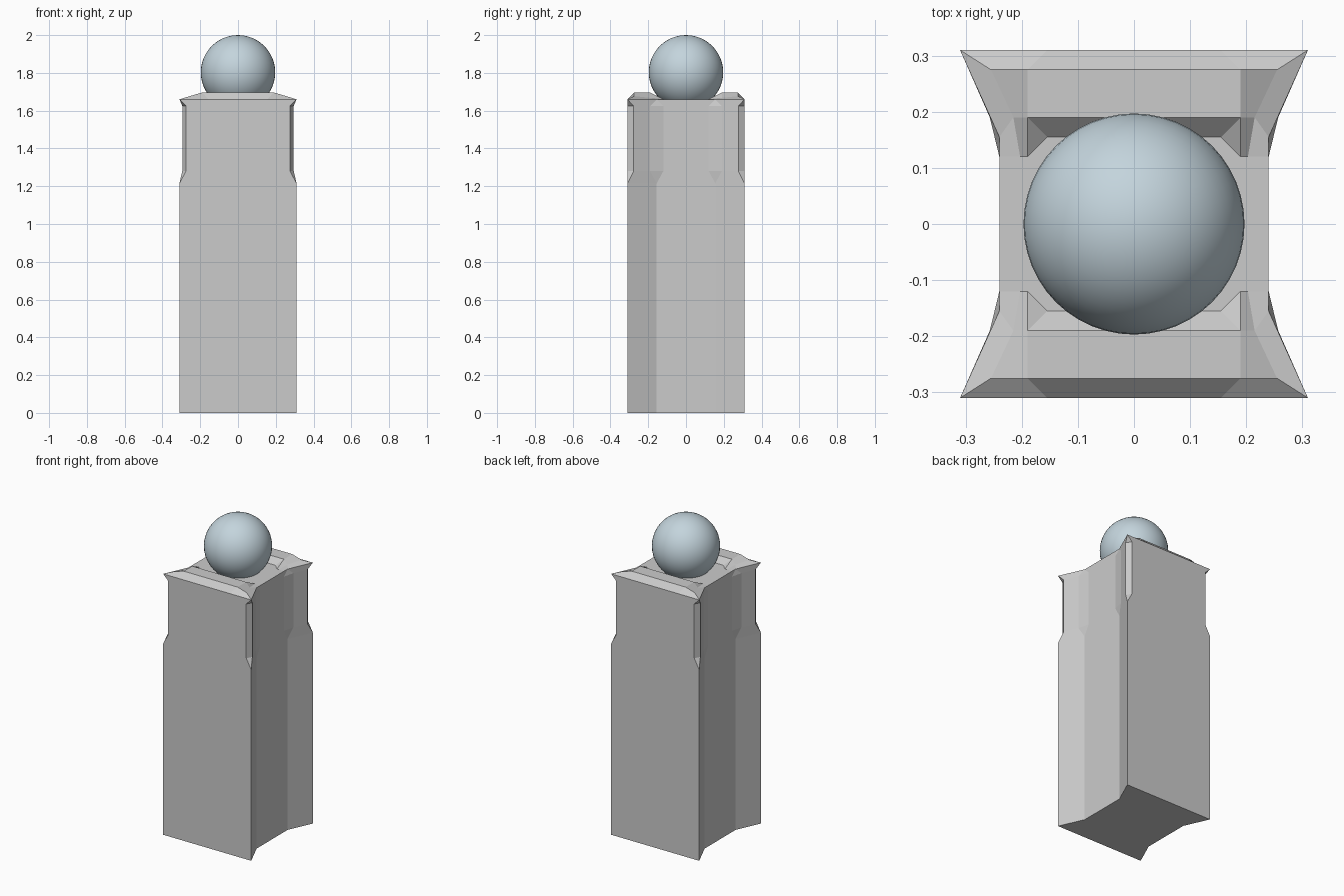
import bpy, bmesh

if "Cube" in bpy.data.objects:
    bpy.data.objects.remove(bpy.data.objects["Cube"])

def make_object(name, bm):
    bmesh.ops.remove_doubles(bm, verts=bm.verts, dist=0.0005)
    bmesh.ops.recalc_face_normals(bm, faces=bm.faces)
    me = bpy.data.meshes.new(name)
    bm.to_mesh(me)
    bm.free()
    ob = bpy.data.objects.new(name, me)
    bpy.context.collection.objects.link(ob)
    return ob

# Post: waisted plan, corner tips and inner creases chamfered near the top
FULL = [(.31, .31), (.31, .31), (.24, .155), (.24, .155)]
NECK = [(.275, .31), (.295, .277), (.257, .19), (.24, .12)]

def ring(bm, quarter, z):
    pts = [(x, y) for x, y in quarter]
    pts += [(x, -y) for x, y in reversed(quarter)]
    pts += [(-x, -y) for x, y in quarter]
    pts += [(-x, y) for x, y in reversed(quarter)]
    return [bm.verts.new((x, y, z)) for x, y in pts]

bm = bmesh.new()
levels = [(FULL, 0), (FULL, 1.215), (NECK, 1.28), (NECK, 1.625), (FULL, 1.66)]
rings = [ring(bm, q, z) for q, z in levels]
n = len(rings[0])
for a, b in zip(rings, rings[1:]):
    for i in range(n):
        j = (i + 1) % n
        bm.faces.new((a[i], a[j], b[j], b[i]))
bm.faces.new(rings[0])
bm.faces.new(rings[-1])
make_object("post", bm)

# Raised bevelled lips along the front and back of the top
P = {
    "tip": (.31, -.31, 1.66), "edge": (.155, -.31, 1.66),
    "crest": (.19, -.275, 1.696), "crest_in": (.19, -.19, 1.696),
    "side": (.255, -.275, 1.677), "side_in": (.215, -.19, 1.668),
    "end": (.203, -.12, 1.661), "end_in": (.19, -.12, 1.661),
    "seat": (.155, -.155, 1.661), "waist": (.24, -.155, 1.66),
    "waist_in": (.24, -.12, 1.66),
}
SIDE_FACES = [
    ("edge", "tip", "side", "crest"),
    ("crest", "side", "side_in", "crest_in"),
    ("crest_in", "side_in", "end", "end_in"),
    ("crest_in", "end_in", "seat"),
    ("tip", "waist", "side_in", "side"),
    ("waist", "waist_in", "end", "side_in"),
]
for name, sy in (("front_lip", 1), ("back_lip", -1)):
    bm = bmesh.new()
    def vert(key, sx):
        x, y, z = P[key]
        return bm.verts.new((sx * x, sy * y, z))
    for sx in (1, -1):
        for f in SIDE_FACES:
            bm.faces.new([vert(k, sx) for k in f])
    for a, b in (("edge", "crest"), ("crest", "crest_in"), ("crest_in", "seat"),
                 ("seat", "edge")):
        bm.faces.new((vert(a, -1), vert(a, 1), vert(b, 1), vert(b, -1)))
    make_object(name, bm)

# Ball resting in the top
bpy.ops.mesh.primitive_uv_sphere_add(segments=48, ring_count=24, radius=.197,
                                     location=(0, 0, 1.803))
ball = bpy.context.object
ball.name = "ball_finial"
bpy.ops.object.shade_smooth()
mat = bpy.data.materials.new("pale_blue_grey")
mat.diffuse_color = (.55, .66, .72, 1)
mat.use_nodes = True
mat.node_tree.nodes["Principled BSDF"].inputs["Base Color"].default_value = mat.diffuse_color
ball.data.materials.append(mat)
